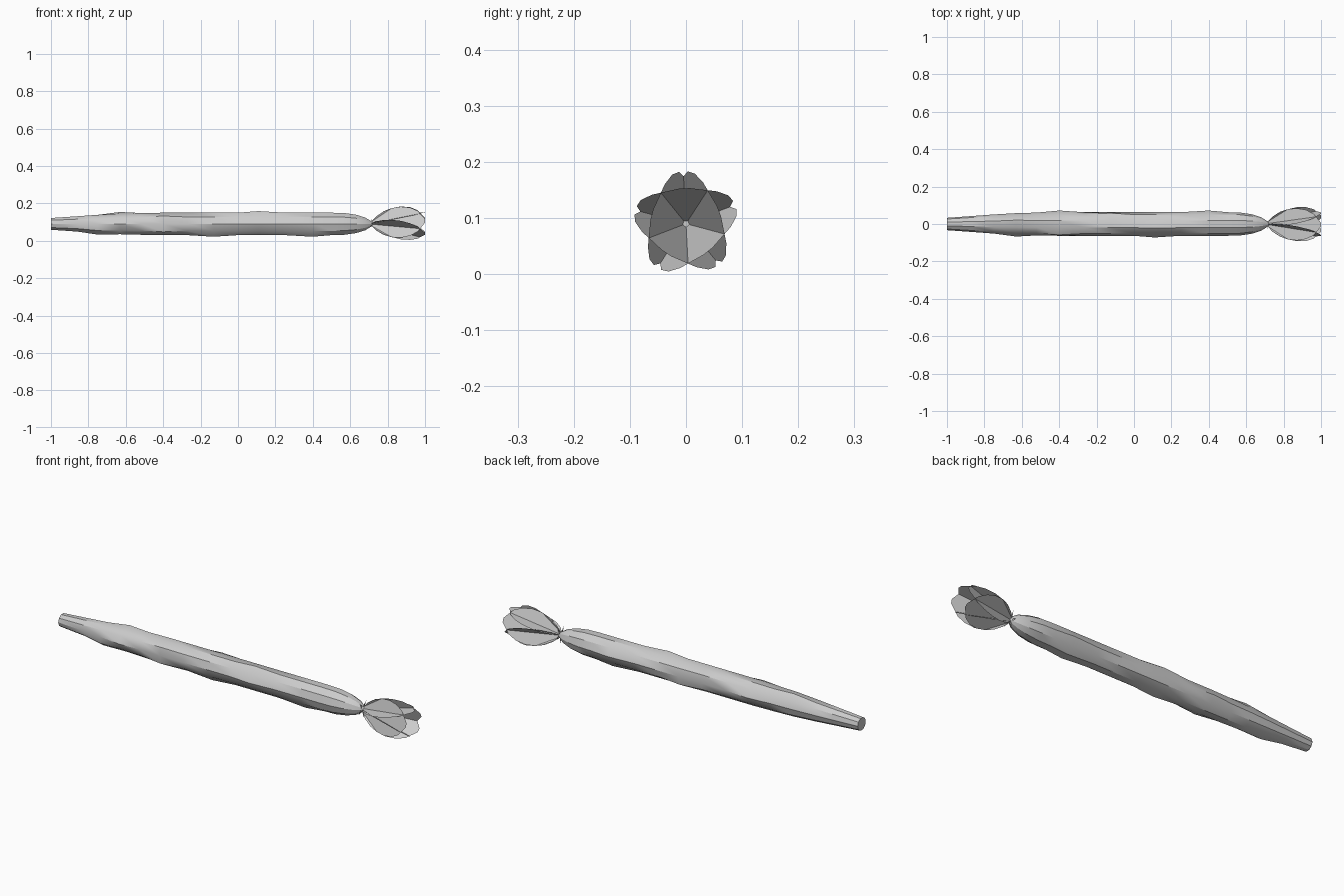
import bpy, bmesh, math
from mathutils import Vector

if "Cube" in bpy.data.objects:
    bpy.data.objects.remove(bpy.data.objects["Cube"])

ZC = 0.09  # height of the long axis

grey = bpy.data.materials.new("plain grey")
grey.diffuse_color = (0.6, 0.6, 0.6, 1)
grey.use_nodes = True
grey.node_tree.nodes["Principled BSDF"].inputs["Base Color"].default_value = grey.diffuse_color


def finish(bm, name):
    me = bpy.data.meshes.new(name)
    bm.to_mesh(me)
    bm.free()
    me.materials.append(grey)
    ob = bpy.data.objects.new(name, me)
    bpy.context.collection.objects.link(ob)
    return ob


def polar(x, r, deg):
    # angle runs from +y towards +z
    a = math.radians(deg)
    return Vector((x, r * math.cos(a), ZC + r * math.sin(a)))


# Long body: ten-sided tapered profile with scattered low bumps
SIDES = 10
profile = [(-1.0, .033), (-.86, .043), (-.75, .051), (-.63, .058), (-.52, .061),
           (-.40, .063), (-.27, .063), (-.13, .063), (0, .063), (.11, .063),
           (.25, .063), (.40, .063), (.50, .063), (.57, .061), (.63, .052),
           (.68, .036), (.705, .020), (.72, .010)]
bumps = {(2, 7), (2, 6), (3, 5), (5, 6), (5, 4), (7, 7), (9, 5), (9, 3),
         (11, 7), (11, 8), (5, 0), (7, 1), (8, 9), (3, 2), (11, 0)}
bm = bmesh.new()
rings = []
for i, (x, r) in enumerate(profile):
    rings.append([bm.verts.new(polar(x, r + (.009 if (i, k) in bumps else 0), k * 360 / SIDES))
                  for k in range(SIDES)])
for a, b in zip(rings, rings[1:]):
    for k in range(SIDES):
        n = (k + 1) % SIDES
        bm.faces.new((a[k], a[n], b[n], b[k]))
bm.faces.new(rings[0])
bm.faces.new(rings[-1])
bmesh.ops.recalc_face_normals(bm, faces=bm.faces)
body = finish(bm, "body")
bpy.context.view_layer.objects.active = body
body.select_set(True)
bpy.ops.object.shade_smooth_by_angle(angle=math.radians(30))
body.select_set(False)

# Flower: five broad flat petals leaning outward and crossing each other
outline = [(.71, .008), (.74, .040), (.78, .066), (.82, .080), (.87, .086),
           (.92, .078), (.96, .058), (1.0, .010)]
for p in range(5):
    ang = 93 + 72 * p
    a = math.radians(ang)
    side = Vector((0, -math.sin(a), math.cos(a)))
    bm = bmesh.new()
    rows = []
    for x, w in outline:
        mid = polar(x, .003 + (x - .71) / .29 * .060, ang)
        rows.append([bm.verts.new(mid + side * w * s) for s in (-1, 0, 1)])
    for r0, r1 in zip(rows, rows[1:]):
        for j in (0, 1):
            bm.faces.new((r0[j], r0[j + 1], r1[j + 1], r1[j]))
    finish(bm, f"petal_{p + 1}")

    # Thin pointed sepal at the flower base
    bm = bmesh.new()
    root = polar(.71, .006, ang + 36)
    s2 = Vector((0, -math.sin(a + .628), math.cos(a + .628))) * .008
    bm.faces.new([bm.verts.new(v) for v in (root - s2, root + s2, polar(.715, .045, ang + 36))])
    finish(bm, f"sepal_{p + 1}")
